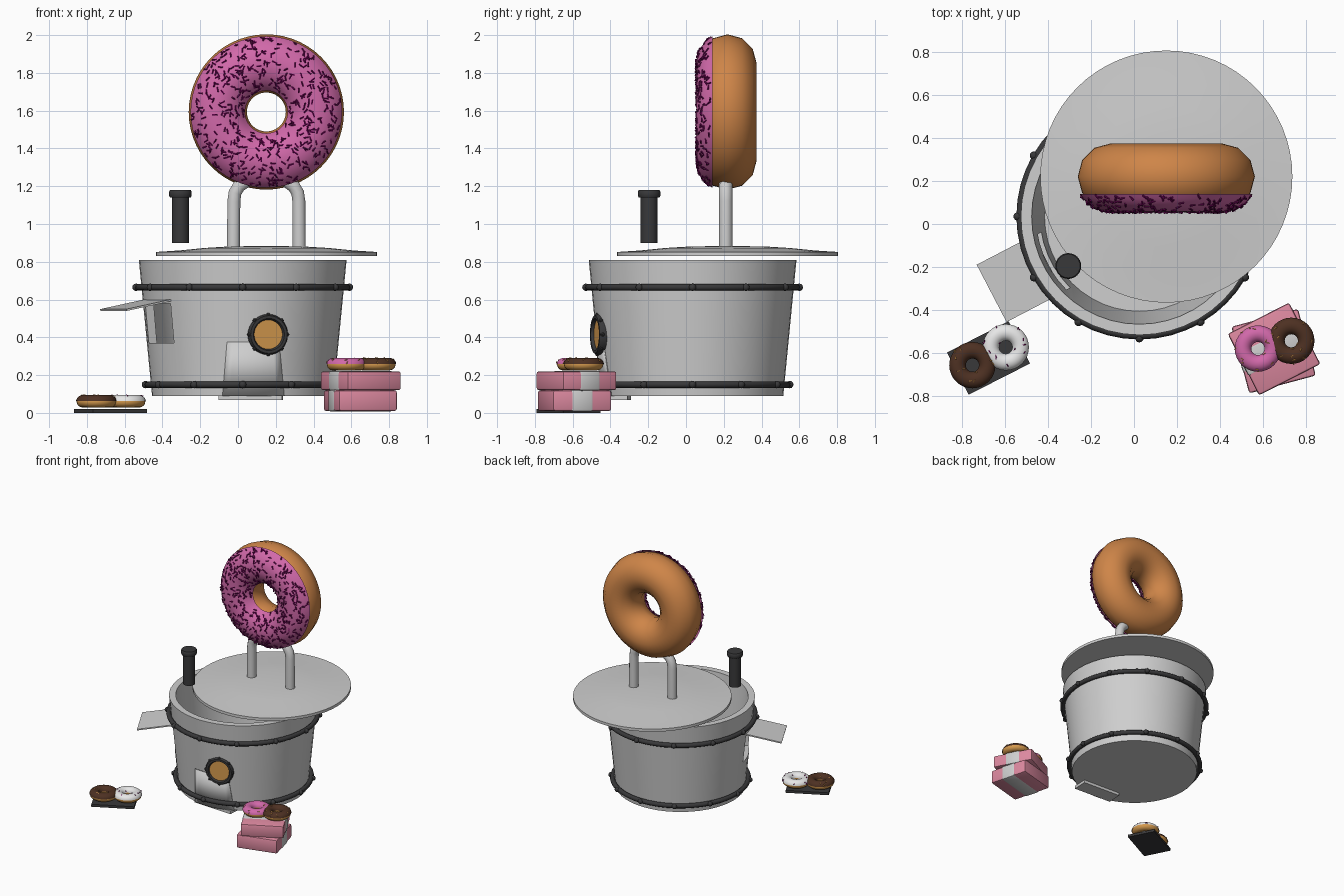
import bpy, bmesh, math, random
from mathutils import Vector, Matrix

if "Cube" in bpy.data.objects:
    bpy.data.objects.remove(bpy.data.objects["Cube"])

random.seed(4)
TAU = math.tau


def mat(name, *rgb):
    m = bpy.data.materials.new(name)
    m.diffuse_color = (*rgb, 1)
    m.use_nodes = True
    m.node_tree.nodes["Principled BSDF"].inputs["Base Color"].default_value = m.diffuse_color
    return m


METAL = mat("light_metal", .62, .62, .62)
DARK = mat("dark_iron", .04, .04, .042)
DOUGH = mat("fried_dough", .62, .235, .065)
PINK = mat("pink_icing", .64, .14, .40)
PURPLE = mat("purple_sprinkle", .16, .002, .10)
CARD = mat("pink_card", .72, .25, .35)
WHITE = mat("white_icing", .85, .85, .85)
CHOC = mat("chocolate", .075, .03, .016)
GOLD = mat("amber", .66, .32, .075)


def finish(name, bm, material, smooth=True, M=None):
    me = bpy.data.meshes.new(name)
    bmesh.ops.recalc_face_normals(bm, faces=bm.faces)
    bm.to_mesh(me)
    bm.free()
    ob = bpy.data.objects.new(name, me)
    bpy.context.collection.objects.link(ob)
    me.materials.append(material)
    if M:
        ob.matrix_world = M
    if smooth:
        bpy.ops.object.select_all(action='DESELECT')
        ob.select_set(True)
        bpy.context.view_layer.objects.active = ob
        bpy.ops.object.shade_smooth_by_angle(angle=math.radians(40))
    return ob


def lathe(name, prof, material, M, n=48, closed=False):
    """Spin (radius, height) points about local z."""
    bm = bmesh.new()
    rings = []
    for r, z in prof:
        if r < 1e-5:
            rings.append([bm.verts.new((0, 0, z))] * n)
        else:
            rings.append([bm.verts.new((r * math.cos(TAU * i / n), r * math.sin(TAU * i / n), z))
                          for i in range(n)])
    pairs = list(zip(rings, rings[1:])) + ([(rings[-1], rings[0])] if closed else [])
    for a, b in pairs:
        for i in range(n):
            j = (i + 1) % n
            bm.faces.new(list(dict.fromkeys([a[i], a[j], b[j], b[i]])))
    return finish(name, bm, material, M=M)


def box(name, size, loc, material, rot=0, bevel=0):
    bm = bmesh.new()
    bmesh.ops.create_cube(bm, size=1, matrix=Matrix.Diagonal((*size, 1)))
    if bevel:
        bmesh.ops.bevel(bm, geom=bm.edges[:], offset=bevel, segments=2, affect='EDGES', profile=.5)
    return finish(name, bm, material, bevel > 0,
                  Matrix.Translation(loc) @ Matrix.Rotation(math.radians(rot), 4, 'Z'))


def arc(R, r, a0, a1, n):
    return [(R + r * math.cos(math.radians(a0 + (a1 - a0) * i / n)),
             r * math.sin(math.radians(a0 + (a1 - a0) * i / n))) for i in range(n + 1)]


def sprinkles(name, count, R, r, size, material, M, spread):
    """Scatter short rods over the iced side (+z) of a ring."""
    bm = bmesh.new()
    for _ in range(count):
        t = random.uniform(math.radians(90 - spread), math.radians(90 + spread))
        while random.random() > (R + r * math.cos(t)) / (R + r):
            t = random.uniform(math.radians(90 - spread), math.radians(90 + spread))
        p = random.uniform(0, TAU)
        nrm = Vector((math.cos(t) * math.cos(p), math.cos(t) * math.sin(p), math.sin(t)))
        pos = Vector((R * math.cos(p), R * math.sin(p), 0)) + nrm * r
        d = nrm.orthogonal().normalized()
        d = Matrix.Rotation(random.uniform(0, TAU), 3, nrm) @ d + nrm * random.uniform(-.5, .5)
        X = Matrix.Translation(pos) @ d.to_track_quat('Z', 'Y').to_matrix().to_4x4()
        bmesh.ops.create_cone(bm, cap_ends=True, segments=6, radius1=size, radius2=size,
                              depth=size * 5.5, matrix=X)
    finish(name, bm, material, False, M)


def donut(name, R, r, M, icing, n, minor, ice_from, spr, count, size):
    lathe(name + "_dough", arc(R, r, 0, 360, minor)[:-1], DOUGH if n > 40 else GOLD, M, n, True)
    lathe(name + "_icing", arc(R, r * 1.07, ice_from, 180 - ice_from, minor), icing, M, n)
    sprinkles(name + "_sprinkles", count, R, r * 1.07, size, spr, M, 85 - ice_from)


T = Matrix.Translation
CX, CY = .025, .035
POT = T((CX, CY, 0))


def wall_radius(z):
    return .48 + (z - .09) * .07 / .72


# Tapered hollow tub
tub = lathe("tub", [(0, .09), (.48, .09), (.55, .81), (.50, .81), (.44, .14), (0, .14)], METAL, POT)

# Serving hatch cut through the wall, with a sloping flap above it
HA = math.radians(207.5)
HD = Vector((math.cos(HA), math.sin(HA), 0))
cutter = box("hatch_cutter", (.24, .29, .21), Vector((CX, CY, .475)) + HD * .50, METAL, 207.5)
cutter.hide_render = True
cutter.hide_viewport = True
cut = tub.modifiers.new("hatch", 'BOOLEAN')
cut.object = cutter
cut.solver = 'EXACT'
flap = box("hatch_flap", (.30, .30, .01), Vector((CX, CY, .573)) + HD * .625, METAL)
flap.rotation_euler = (0, math.radians(11), HA)

# Riveted hoops
for label, z, tilt in (("upper", .665, 0), ("lower", .15, 0)):
    R = wall_radius(z) + .017
    lathe(label + "_hoop", [(a, z + b) for a, b in arc(R, .018, 0, 360, 10)[:-1]], DARK, POT, 48, True)
    bm = bmesh.new()
    for k in range(12):
        a = TAU * k / 12
        bmesh.ops.create_icosphere(bm, subdivisions=2, radius=.02, matrix=T(
            ((R + .012) * math.cos(a), (R + .012) * math.sin(a), z)))
    finish(label + "_hoop_rivets", bm, DARK, True, POT)

# Shallow domed lid, set back and to the right
lathe("lid", [(0, .83), (.585, .83), (.585, .852), (.46, .86), (.33, .873), (.2, .881), (0, .884)],
      METAL, T((.15, .22, 0)), 64)

# Chimney pipe
lathe("chimney", [(0, .9), (.045, .9), (.045, 1.14), (.055, 1.14), (.06, 1.15), (.06, 1.17),
                  (.055, 1.18), (0, 1.18)], DARK, T((-.305, -.195, 0)), 24)

# Porthole with amber glass
PA = math.radians(-75)
PD = Vector((math.cos(PA), math.sin(PA), 0))
PM = T(Vector((CX, CY, .415)) + PD * .51) @ PD.to_track_quat('Z', 'Y').to_matrix().to_4x4()
lathe("porthole_frame", [(.078, -.03), (.105, -.03), (.108, .012), (.1, .026), (.085, .026), (.078, .014)],
      DARK, PM, 32, True)
lathe("porthole_glass", [(0, .01), (.08, .01)], GOLD, PM, 32)
bm = bmesh.new()
for k in range(8):
    a = TAU * k / 8
    bmesh.ops.create_icosphere(bm, subdivisions=1, radius=.013,
                               matrix=T((.104 * math.cos(a), .104 * math.sin(a), .012)))
finish("porthole_rivets", bm, DARK, True, PM)

# Door: thin panel following the wall, with a sill underneath
bm = bmesh.new()
cols = []
for i in range(9):
    x0 = -.105 + .285 * i / 8 + .01
    pair = []
    for z, s in ((.09, 1.15), (.375, .97)):
        x = .045 + (x0 - .0375) * s
        pair.append(bm.verts.new((x, -math.sqrt((wall_radius(z) + .006) ** 2 - x * x), z)))
    cols.append(pair)
for a, b in zip(cols, cols[1:]):
    bm.faces.new((a[0], b[0], b[1], a[1]))
door = finish("door", bm, METAL, True, POT)
sol = door.modifiers.new("thickness", 'SOLIDIFY')
sol.thickness = .006
box("door_sill", (.335, .12, .025), (.068, -.36, .08), METAL, -3)

# Bent posts holding the large ring
for side, label in ((-1, "left"), (1, "right")):
    cu = bpy.data.curves.new(label + "_post", 'CURVE')
    cu.dimensions = '3D'
    cu.bevel_depth = .036
    cu.bevel_resolution = 3
    cu.use_fill_caps = True
    sp = cu.splines.new('POLY')
    pts = [(.174, .86), (.172, 1.12), (.166, 1.165), (.145, 1.2), (.11, 1.225), (.08, 1.25)]
    sp.points.add(len(pts) - 1)
    for p, (x, z) in zip(sp.points, pts):
        p.co = (.15 + side * x, .21, z, 1)
    cu.materials.append(METAL)
    bpy.context.collection.objects.link(bpy.data.objects.new(label + "_post", cu))

# Large upright ring with icing toward the front
donut("sign_donut", .257, .154, T((.15, .22, 1.593)) @ Matrix.Rotation(math.pi / 2, 4, 'X'),
      PINK, 56, 12, 29, PURPLE, 520, .0048)

# Two pink cartons with a pale band
for label, z, h, rot, loc in (("lower", .065, .11, 15, (.648, -.59)), ("upper", .17, .10, 27, (.65, -.58))):
    box(label + "_carton", (.32, .32, h), (*loc, z), CARD, rot, .012)
    box(label + "_carton_band", (.326, .12, h + .006), (*loc, z), METAL, rot, .012)

# Tray
box("tray", (.32, .22, .02), (-.675, -.622, .01), DARK, 27)

# Small rings on the cartons and on the tray
for label, x, y, z, ice, spr in (("pink", .575, -.578, .256, PINK, GOLD),
                                 ("carton_chocolate", .73, -.542, .257, CHOC, GOLD),
                                 ("tray_chocolate", -.75, -.655, .06, CHOC, GOLD),
                                 ("white", -.595, -.572, .06, WHITE, PURPLE)):
    donut(label + "_donut", .069, .036, T((x, y, z)) @ Matrix.Diagonal((1, 1, .9, 1)),
          ice, 32, 12, 3, spr, 14, .0028)
